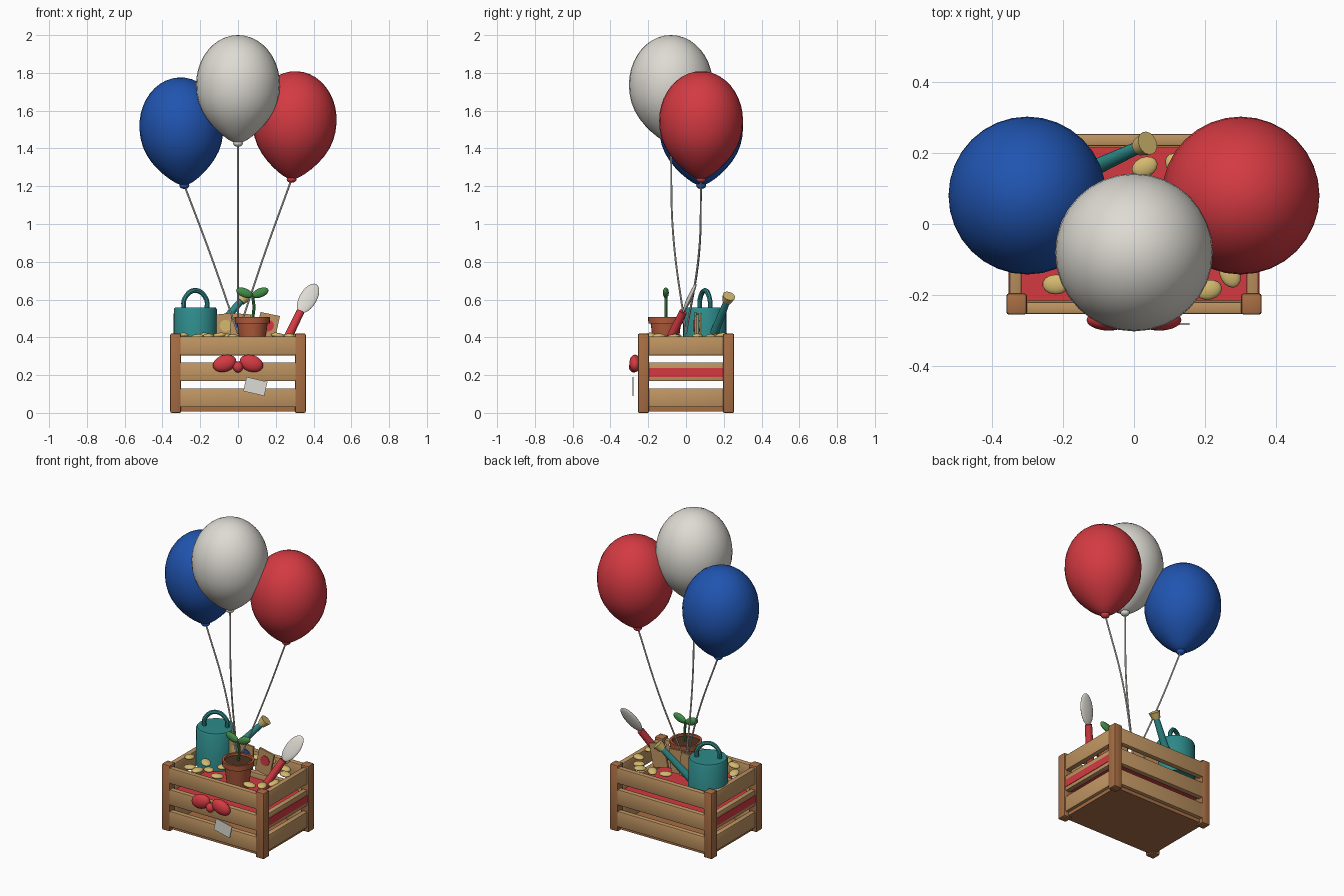
import bpy, bmesh, math
from mathutils import Vector, Matrix

if "Cube" in bpy.data.objects:
    bpy.data.objects.remove(bpy.data.objects["Cube"])

def mat(name, r, g, b):
    m = bpy.data.materials.new(name)
    lin = [(c / 255 / 12.92) if c < 11 else ((c / 255 + 0.055) / 1.055) ** 2.4 for c in (r, g, b)]
    m.diffuse_color = (*lin, 1)
    m.use_nodes = True
    m.node_tree.nodes["Principled BSDF"].inputs["Base Color"].default_value = m.diffuse_color
    return m

RED = mat("red", 212, 58, 66)
BLUE = mat("blue", 32, 84, 176)
WHITE = mat("off_white", 222, 219, 211)
TAN = mat("light_wood", 192, 149, 98)
BROWN = mat("brown_wood", 168, 110, 68)
TEAL = mat("teal", 46, 138, 138)
GOLD = mat("pale_gold", 212, 186, 112)
GREEN = mat("green", 66, 140, 72)
CLAY = mat("terracotta", 176, 90, 60)
SOIL = mat("soil", 78, 50, 34)

def finish(o, name, m, smooth=True):
    o.name = name
    o.data.materials.clear()
    o.data.materials.append(m)
    if smooth:
        bpy.ops.object.select_all(action='DESELECT')
        o.select_set(True)
        bpy.context.view_layer.objects.active = o
        bpy.ops.object.shade_smooth_by_angle(angle=math.radians(40))
    return o

def from_bm(bm, name, m, matrix=Matrix(), smooth=True):
    me = bpy.data.meshes.new(name)
    bmesh.ops.recalc_face_normals(bm, faces=bm.faces)
    bm.to_mesh(me)
    bm.free()
    o = bpy.data.objects.new(name, me)
    bpy.context.collection.objects.link(o)
    o.matrix_world = matrix
    return finish(o, name, m, smooth)

def box(name, m, centre, size, bevel=0.0, rot=(0, 0, 0)):
    bm = bmesh.new()
    bmesh.ops.create_cube(bm, size=1)
    bmesh.ops.scale(bm, vec=size, verts=bm.verts)
    if bevel:
        bmesh.ops.bevel(bm, geom=bm.edges[:], offset=bevel, segments=2, profile=0.5, affect='EDGES')
    mx = Matrix.Translation(centre)
    for angle, axis in zip(rot, 'XYZ'):
        mx = mx @ Matrix.Rotation(math.radians(angle), 4, axis)
    return from_bm(bm, name, m, mx, smooth=bevel > 0)

def lathe(name, m, profile, matrix=Matrix(), seg=28):
    """Spin (radius, height) points round z; zero radius closes the end."""
    bm = bmesh.new()
    rings = []
    for r, z in profile:
        n = 1 if r == 0 else seg
        rings.append([bm.verts.new((r * math.cos(2 * math.pi * i / seg),
                                    r * math.sin(2 * math.pi * i / seg), z)) for i in range(n)])
    for a, b in zip(rings, rings[1:]):
        for i in range(seg):
            j = (i + 1) % seg
            quad = [a[i % len(a)], a[j % len(a)], b[j % len(b)], b[i % len(b)]]
            bm.faces.new(list(dict.fromkeys(quad)))
    return from_bm(bm, name, m, matrix)

def blob(name, m, centre, radii, rot=Matrix(), seg=20):
    bm = bmesh.new()
    bmesh.ops.create_uvsphere(bm, u_segments=seg, v_segments=12, radius=1)
    bmesh.ops.scale(bm, vec=radii, verts=bm.verts)
    return from_bm(bm, name, m, Matrix.Translation(centre) @ rot)

def aim(start, direction):
    return Matrix.Translation(start) @ Vector(direction).to_track_quat('Z', 'Y').to_matrix().to_4x4()

def rod(name, m, a, b, r1, r2):
    d = Vector(b) - Vector(a)
    return lathe(name, m, [(0, 0), (r1, 0), (r2, d.length), (0, d.length)], aim(a, d), 16)

def tube(name, m, pts, r):
    cu = bpy.data.curves.new(name, 'CURVE')
    cu.dimensions = '3D'
    cu.bevel_depth, cu.bevel_resolution, cu.resolution_u = r, 2, 8
    cu.use_fill_caps = True
    sp = cu.splines.new('BEZIER')
    sp.bezier_points.add(len(pts) - 1)
    for p, co in zip(sp.bezier_points, pts):
        p.co = co
        p.handle_left_type = p.handle_right_type = 'AUTO'
    o = bpy.data.objects.new(name, cu)
    bpy.context.collection.objects.link(o)
    bpy.ops.object.select_all(action='DESELECT')
    o.select_set(True)
    bpy.context.view_layer.objects.active = o
    bpy.ops.object.convert(target='MESH')
    return finish(bpy.context.object, name, m)

def rot_y(deg):
    return Matrix.Rotation(math.radians(deg), 4, 'Y')

# Crate: corner posts, slats, floor and red liner
for sx in (-1, 1):
    for sy in (-1, 1):
        box("corner_post", BROWN, (sx * 0.33, sy * 0.225, 0.21), (0.058, 0.06, 0.42), 0.008)
for z in (0.08, 0.218, 0.355):
    for s in (-1, 1):
        box("long_slat", TAN, (0, s * 0.236, z), (0.67, 0.034, 0.1), 0.006)
        box("end_slat", TAN, (s * 0.333, 0, z), (0.034, 0.44, 0.1), 0.006)
box("crate_floor", BROWN, (0, 0, 0.02), (0.66, 0.46, 0.024))
box("liner", RED, (0, 0, 0.214), (0.706, 0.43, 0.046))

# Balloons with knots and strings
def balloon(colour, x, y, z, tilt):
    R, up, down, n = 0.222, 0.262, 0.31, 10
    prof = [(0, -down)]
    for i in range(1, n + 1):
        s = math.cos(i / n * math.pi / 2)
        prof.append((R * math.sqrt(1 - s * s) * (1 - 0.4 * s ** 3), -down * s))
    for i in range(1, n):
        t = i / n * math.pi / 2
        prof.append((R * math.cos(t), up * math.sin(t)))
    prof.append((0, up))
    mx = Matrix.Translation((x, y, z)) @ rot_y(tilt)
    lathe("balloon", colour, prof, mx, 32)
    knot = mx @ Vector((0, 0, -down))
    blob("balloon_knot", colour, knot, (0.026, 0.026, 0.019))
    mid = (knot.x * 0.5, knot.y * 0.85, 0.42 + (knot.z - 0.42) * 0.52)
    tube("balloon_string", WHITE, [knot, mid, (0, 0, 0.42)], 0.005)

balloon(WHITE, 0, -0.08, 1.738, 0)
balloon(RED, 0.3, 0.08, 1.547, 3)
balloon(BLUE, -0.3, 0.08, 1.514, -3)

# Bow and tag on the front
for s in (-1, 1):
    blob("bow_loop", RED, (s * 0.071, -0.27, 0.262), (0.064, 0.03, 0.044), rot_y(s * 18))
blob("bow_knot", RED, (0, -0.277, 0.243), (0.027, 0.025, 0.029))
box("tag", WHITE, (0.092, -0.281, 0.14), (0.114, 0.006, 0.077), rot=(0, 13, 0))

# Watering can, turned so the spout points back and right
can = Matrix.Translation((-0.226, 0.1, 0)) @ Matrix.Rotation(math.radians(24), 4, 'Z')
lathe("can_body", TEAL, [(0, 0.32), (0.116, 0.32), (0.114, 0.548), (0.108, 0.558), (0, 0.558)], can)
tube("can_handle", TEAL, [can @ Vector(p) for p in
     ((-0.068, 0, 0.55), (-0.062, 0, 0.605), (0, 0, 0.648), (0.062, 0, 0.605), (0.068, 0, 0.55))], 0.013)
spout_a, spout_b = Vector((-0.14, 0.145, 0.41)), Vector((0.022, 0.22, 0.6))
rod("can_spout", TEAL, spout_a, spout_b, 0.024, 0.017)
d = (spout_b - spout_a).normalized()
rod("can_sprinkler", GOLD, spout_b - d * 0.014, spout_b + d * 0.026, 0.024, 0.034)

# Potted seedling
px, py = 0.076, -0.107
at_pot = Matrix.Translation((px, py, 0))
lathe("plant_pot", CLAY, [(0, 0.33), (0.062, 0.33), (0.08, 0.472), (0.092, 0.472), (0.094, 0.508),
                          (0.08, 0.508), (0.077, 0.492), (0, 0.492)], at_pot)
lathe("pot_soil", SOIL, [(0.079, 0.49), (0.076, 0.497), (0, 0.5)], at_pot)
tube("plant_stem", GREEN, [(px, py, 0.49), (px + 0.008, py, 0.56), (px, py, 0.625)], 0.008)
for s in (-1, 1):
    blob("leaf", GREEN, (px + s * 0.042, py, 0.636), (0.046, 0.016, 0.024), rot_y(-s * 22))

# Trowel
grip_a, grip_b, tip = Vector((0.235, -0.11, 0.34)), Vector((0.33, -0.015, 0.535)), Vector((0.412, 0.052, 0.678))
rod("trowel_grip", RED, grip_a, grip_b, 0.024, 0.021)
along = (tip - grip_b).normalized()
wide = (Vector((1, 0.1, 0)) - along * along.dot(Vector((1, 0.1, 0)))).normalized()
flat = along.cross(wide)
blade = Matrix((wide, flat, along)).transposed().to_4x4()
blob("trowel_blade", WHITE, (grip_b + tip) / 2, (0.046, 0.012, 0.093), blade)

# Seed packets with a round coloured patch
for x, y, tilt, colour in ((-0.07, 0.08, -6, GOLD), (0.012, 0.06, 4, BLUE), (0.155, 0.05, 12, RED)):
    box("seed_packet", TAN, (x, y, 0.45), (0.105, 0.012, 0.15), rot=(0, tilt, 0))
    lathe("packet_patch", colour, [(0, 0), (0.031, 0), (0.031, 0.004), (0, 0.004)],
          aim((x + 0.004, y - 0.006, 0.462), (0, -1, 0)), 20)

# Bulbs scattered round the rim
spots = ((-0.22, -0.17), (-0.155, -0.185), (-0.1, -0.15), (-0.02, -0.18), (0.27, -0.143), (0.21, -0.185),
         (0.3, -0.07), (0.29, 0.06), (0.19, 0.19), (0.12, 0.165), (0.03, 0.16), (-0.29, -0.07),
         (0.24, 0.13), (-0.06, -0.06), (-0.17, -0.08))
for i, (x, y) in enumerate(spots):
    blob("bulb", GOLD, (x, y, 0.402 + 0.004 * (i % 3)), (0.038, 0.028, 0.014),
         Matrix.Rotation(i * 1.3, 4, 'Z') @ rot_y(8 * (i % 3 - 1)), 14)
